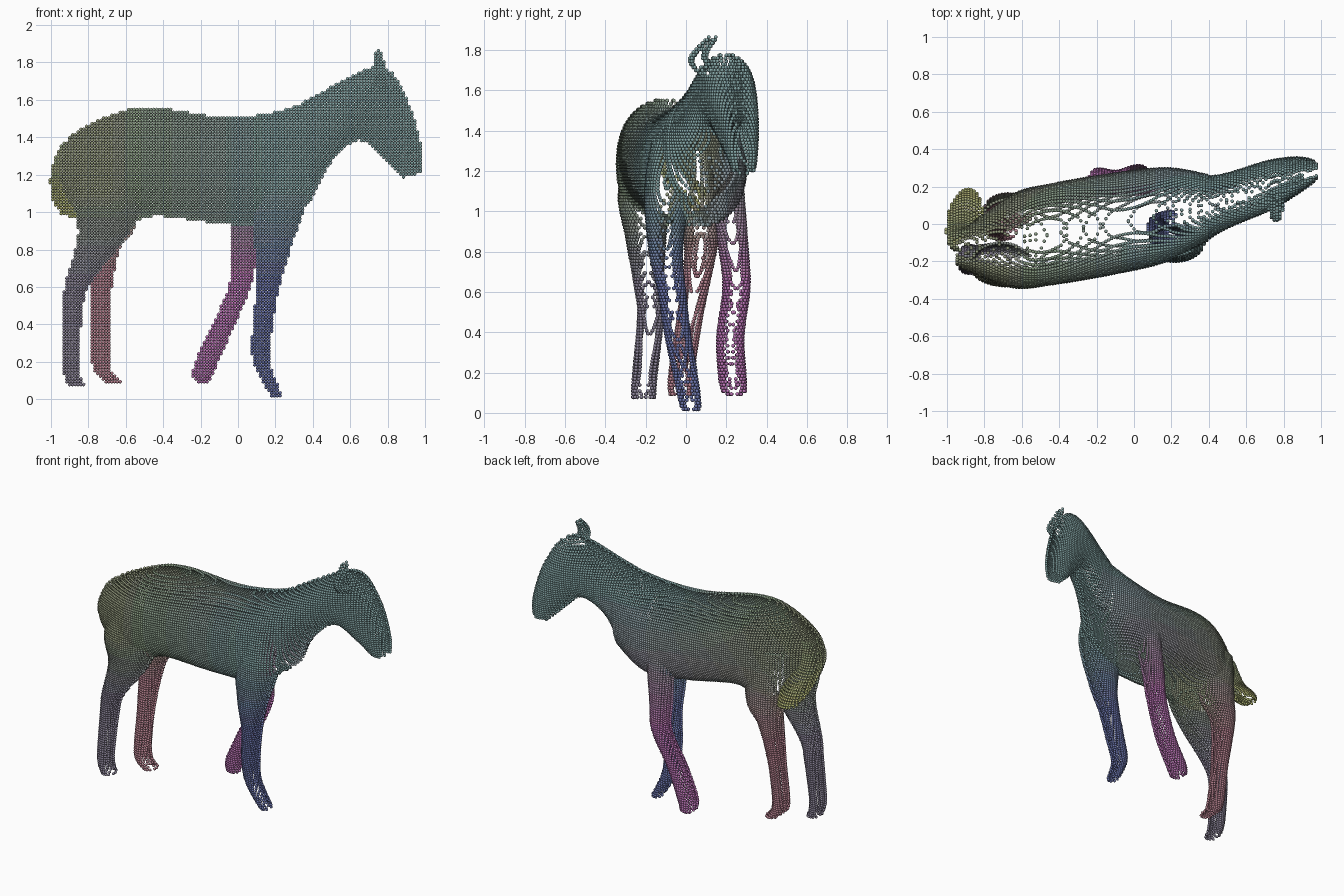
import bpy, bmesh, math
from mathutils import Vector
from mathutils.bvhtree import BVHTree

if "Cube" in bpy.data.objects:
    bpy.data.objects.remove(bpy.data.objects["Cube"])

STEP, BEAD, SIDES = 0.015, 0.0105, 32
Y = Vector((0, 1, 0))


def curve(rows, steps=6):
    """Smooth the section values along a part."""
    rows = [Vector(r) for r in rows]
    out = []
    for i in range(len(rows) - 1):
        a, b, c, d = rows[max(i - 1, 0)], rows[i], rows[i + 1], rows[min(i + 2, len(rows) - 1)]
        for k in range(steps):
            t = k / steps
            out.append((2 * b + (c - a) * t + (2 * a - 5 * b + 4 * c - d) * t * t
                        + (3 * b - a - 3 * c + d) * t ** 3) / 2)
    return out + [rows[-1]]


def loft(sections, power=1):
    """Closed skin through ovals given by centre, in-plane radius and width radius."""
    verts, faces, n = [], [], SIDES
    for centre, up, side in sections:
        for k in range(n):
            a = 2 * math.pi * k / n
            c, s = math.cos(a), math.sin(a)
            verts.append(centre + up * math.copysign(abs(s) ** power, s)
                         + Y * side * math.copysign(abs(c) ** power, c))
    for b in range(0, len(verts) - n, n):
        for k in range(n):
            m = (k + 1) % n
            faces.append((b + k, b + m, b + n + m, b + n + k))
    faces += [tuple(range(n)), tuple(range(len(verts) - n, len(verts)))]
    return BVHTree.FromPolygons(verts, faces)


def limb(rows):
    """Level ovals, from rows of x, y, z, radius; flatter when thick, rounded at the tip."""
    secs = curve(rows)
    x, y, z, r = secs[-1]
    secs.append(Vector((x, y, z + math.copysign(.009, z - rows[0][2]), r * .3)))
    return loft([(Vector((x, y, z)), Vector((r, 0, 0)), min(.035 + .45 * r, 1.4 * r))
                 for x, y, z, r in secs])


def trunk(rows, y_start, y_slope, power):
    """Tilted ovals, from rows of lower x, z, upper x, z, half width."""
    return loft([(Vector(((ax + bx) / 2, y_start + y_slope * (ax + bx) / 2, (az + bz) / 2)),
                  Vector((bx - ax, 0, bz - az)) / 2, w)
                 for ax, az, bx, bz, w in curve(rows)], power)


# Barrel, from rump to chest: x, belly, back, half width
barrel = [(-.95, 1.16, 1.30, .07), (-.88, 1.03, 1.42, .12), (-.65, .92, 1.53, .245),
          (-.45, .98, 1.56, .265), (-.1, .94, 1.51, .265), (.18, .93, 1.53, .245),
          (.40, 1.06, 1.60, .17)]
trees = {"body": trunk([(x, lo, x, hi, w) for x, lo, hi, w in barrel], .02, .17, .88)}

# Neck and head, from shoulder to muzzle
trees["neck_and_head"] = trunk([
    (.38, 1.04, .32, 1.57, .18), (.50, 1.27, .46, 1.65, .145), (.65, 1.385, .76, 1.78, .13),
    (.79, 1.28, .90, 1.61, .10), (.85, 1.21, .98, 1.36, .07), (.885, 1.185, .985, 1.21, .05)],
    -.06, .37, .95)

# Ear and tail
trees["ear"] = limb([(.755, .12, 1.68, .045), (.76, .06, 1.76, .03), (.75, .13, 1.86, .016)])
trees["tail"] = limb([(-.89, -.1, 1.38, .05), (-.925, -.07, 1.21, .077),
                      (-.9, .055, 1.07, .092), (-.885, .13, .985, .057)])

# Legs
trees["near_hind_leg"] = limb([
    (-.67, -.18, 1.35, .16), (-.69, -.21, 1.08, .19), (-.72, -.2, .88, .135),
    (-.85, -.185, .63, .07), (-.885, -.175, .48, .055), (-.895, -.205, .18, .046),
    (-.865, -.21, .075, .042)])
trees["far_hind_leg"] = limb([
    (-.66, .03, 1.3, .15), (-.67, .07, .94, .125), (-.72, .07, .78, .08),
    (-.735, .02, .48, .05), (-.73, -.025, .18, .048), (-.67, -.025, .092, .042)])
trees["near_fore_leg"] = limb([
    (.22, -.07, 1.35, .13), (.22, -.095, 1.1, .155), (.185, -.1, .8, .095),
    (.16, -.07, .6, .062), (.13, -.04, .38, .053), (.125, -.005, .2, .043),
    (.205, .025, .02, .032)])
trees["far_fore_leg"] = limb([
    (.07, .19, 1.25, .10), (.03, .235, .82, .072), (.015, .25, .62, .06),
    (-.085, .22, .38, .06), (-.175, .23, .18, .062), (-.19, .24, .098, .045)])

# Colours: rump to head and far flank, with one tint for each foot and the tail
rump, head, flank = Vector((.29, .34, .22)), Vector((.24, .38, .39)), Vector((.40, .31, .38))
tips = {"near_hind_leg": Vector((.26, .25, .34)), "far_hind_leg": Vector((.52, .24, .31)),
        "near_fore_leg": Vector((.16, .19, .42)), "far_fore_leg": Vector((.52, .18, .47)),
        "tail": Vector((.47, .49, .17))}
materials = {}


def tint(name, p):
    col = rump.lerp(head, min(max((p.x + .7) / .9, 0), 1))
    low = min(max((1.5 - p.z) * 2, 0), 1)
    if p.x < .5:
        col = col.lerp(flank, low * min(max(p.y * 2.5, 0), .7))
    if name in tips:
        top = 1.4 if name == "tail" else 1.1
        col = col.lerp(tips[name], min(max((top - p.z) * 2.2, 0), 1))
    return tuple(round(v / .03) for v in col)


def material(key):
    if key not in materials:
        materials[key] = bpy.data.materials.new("tint")
        materials[key].diffuse_color = (*(v * .03 for v in key), 1)
    return materials[key]


# Scan every part from both sides on a regular grid, dropping buried points
points = {name: [] for name in trees}
for i in range(-67, 68):
    for j in range(127):
        x, z = i * STEP, j * STEP + .003
        spans = {}
        for name, tree in trees.items():
            near = tree.ray_cast(Vector((x, -2, z)), Y)[0]
            far = tree.ray_cast(Vector((x, 2, z)), -Y)[0]
            if near and far:
                spans[name] = (near, far)
        for name, ends in spans.items():
            points[name] += [p for p in ends if not any(
                o != name and s[0].y + .004 < p.y < s[1].y - .004 for o, s in spans.items())]

# One bead shape, repeated at every surface point
bm = bmesh.new()
bmesh.ops.create_icosphere(bm, subdivisions=1, radius=BEAD)
bead_v = [v.co.copy() for v in bm.verts]
bead_f = [[v.index for v in f.verts] for f in bm.faces]
bm.free()

for name, pts in points.items():
    verts, faces, slots, index = [], [], {}, []
    for p in pts:
        base = len(verts)
        verts += [p + v for v in bead_v]
        faces += [[base + k for k in f] for f in bead_f]
        index += [slots.setdefault(tint(name, p), len(slots))] * len(bead_f)
    mesh = bpy.data.meshes.new(name)
    mesh.from_pydata(verts, [], faces)
    for key in slots:
        mesh.materials.append(material(key))
    mesh.polygons.foreach_set("material_index", index)
    mesh.polygons.foreach_set("use_smooth", [True] * len(faces))
    mesh.update()
    bpy.context.collection.objects.link(bpy.data.objects.new(name, mesh))

for m in bpy.data.materials:
    if m.users and not m.is_grease_pencil:
        m.use_nodes = True
        m.node_tree.nodes["Principled BSDF"].inputs["Base Color"].default_value = m.diffuse_color
